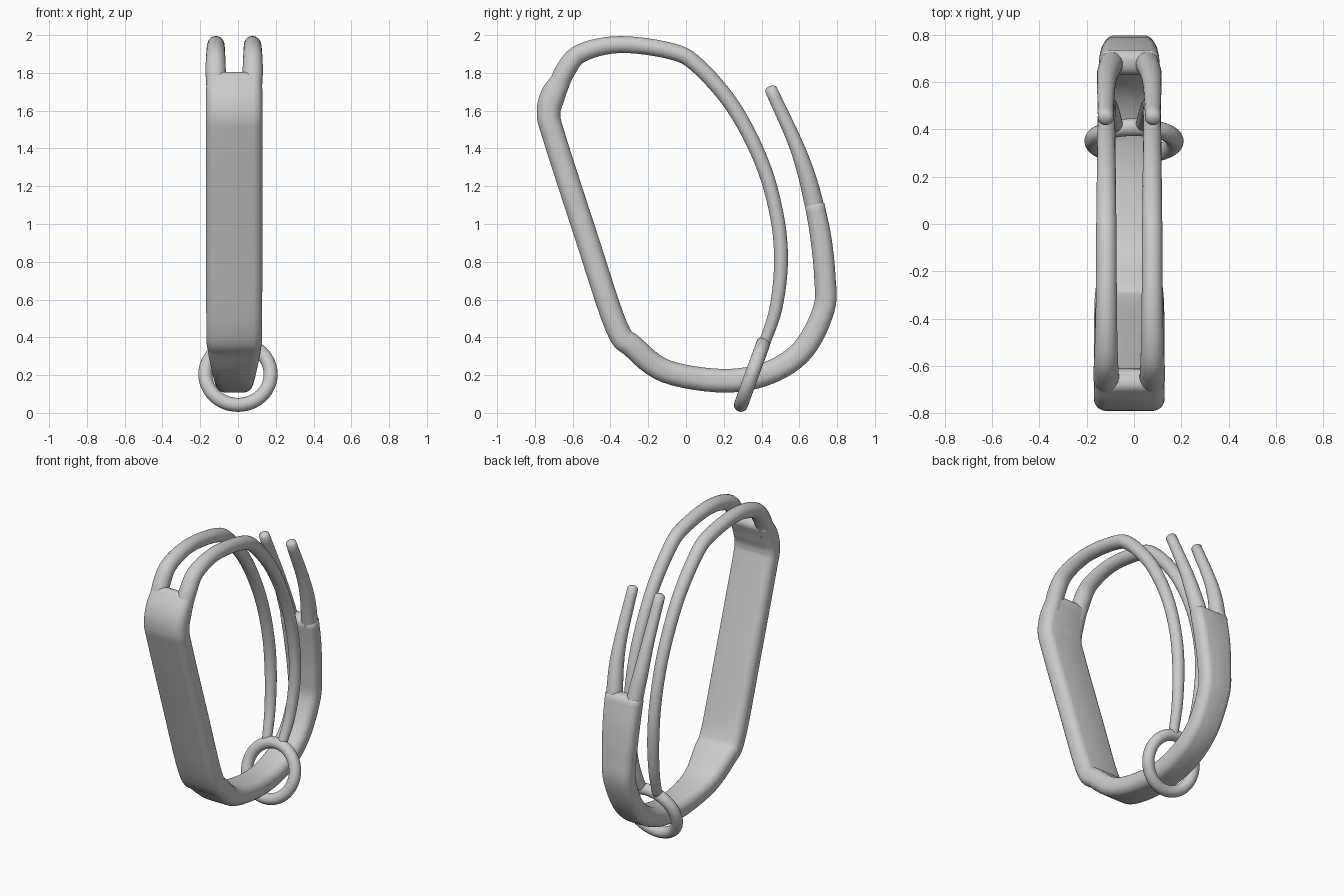
import bpy, bmesh
from math import sin, cos, pi, radians
from mathutils import Vector

if "Cube" in bpy.data.objects:
    bpy.data.objects.remove(bpy.data.objects["Cube"])

CX = -0.02  # the strap sits slightly left of the ring


def smooth_rows(rows, steps):
    """Catmull-Rom interpolation through rows of numbers."""
    rows = [Vector(r) for r in rows]
    pts = [rows[0] * 2 - rows[1]] + rows + [rows[-1] * 2 - rows[-2]]
    out = []
    for i in range(1, len(pts) - 2):
        a, b, c, d = pts[i - 1:i + 3]
        for k in range(steps):
            t = k / steps
            out.append(0.5 * (2 * b + (c - a) * t + (2 * a - 5 * b + 4 * c - d) * t * t
                              + (3 * b - a - 3 * c + d) * t ** 3))
    return out + [rows[-1]]


def section(w, t, rounding, n=24):
    """Rounded rectangle with half width w and half thickness t."""
    r = min(w, t) * rounding
    pts = []
    for k in range(n):
        a = 2 * pi * (k + 0.5) / n
        c, s = cos(a), sin(a)
        pts.append(((w - r) * (1 if c > 0 else -1) + r * c,
                    (t - r) * (1 if s > 0 else -1) + r * s))
    return pts


def sweep(name, rows, rounding=1.0, steps=6):
    """Loft a section along rows of (x, y, z, half width, half thickness)."""
    rows = smooth_rows(rows, steps)
    centres = [Vector(r[:3]) for r in rows]
    bm = bmesh.new()
    rings = []

    def ring(p, tan, w, t):
        tan = tan.normalized()
        normal = tan.cross(Vector((1, 0, 0))).normalized()
        side = normal.cross(tan)
        rings.append([bm.verts.new(p + side * u + normal * v)
                      for u, v in section(w, t, rounding)])

    last = len(rows) - 1
    for i, r in enumerate(rows):
        tan = centres[min(i + 1, last)] - centres[max(i - 1, 0)]
        w, t = r[3], r[4]
        # rounded end caps
        cap = [(0.35, 0.85), (0.15, 0.5)]
        if i == 0:
            for inset, out in reversed([(0.3, 0.3), (0.65, 0.45)]):
                ring(centres[i] - tan.normalized() * t * out, tan, w - t * inset, t * (1 - inset))
        ring(centres[i], tan, w, t)
        if i == last:
            for inset, out in [(0.3, 0.3), (0.65, 0.45)]:
                ring(centres[i] + tan.normalized() * t * out, tan, w - t * inset, t * (1 - inset))
    for a, b in zip(rings, rings[1:]):
        for k in range(len(a)):
            j = (k + 1) % len(a)
            bm.faces.new((a[k], a[j], b[j], b[k]))
    bm.faces.new(rings[0])
    bm.faces.new(rings[-1])
    bmesh.ops.recalc_face_normals(bm, faces=bm.faces)
    me = bpy.data.meshes.new(name)
    bm.to_mesh(me)
    bm.free()
    ob = bpy.data.objects.new(name, me)
    bpy.context.collection.objects.link(ob)
    shade(ob)


def shade(ob):
    bpy.ops.object.select_all(action='DESELECT')
    ob.select_set(True)
    bpy.context.view_layer.objects.active = ob
    bpy.ops.object.shade_smooth_by_angle(angle=radians(50))


# wide strap: y, z, half width, half thickness
strap = [(-.655, 1.775, .145, .05), (-.705, 1.68, .15, .066), (-.727, 1.58, .15, .063),
         (-.695, 1.45, .149, .061), (-.53, .94, .149, .061), (-.37, .46, .148, .061),
         (-.28, .35, .142, .062), (-.105, .22, .115, .062), (.2, .17, .10, .063),
         (.44, .213, .10, .062), (.62, .335, .10, .061), (.73, .55, .105, .058),
         (.735, .72, .112, .057), (.715, .92, .122, .056), (.682, 1.1, .128, .052)]
sweep("strap", [(CX,) + r for r in strap], rounding=0.85)

# paired cords over the top and paired prongs at the back: x offset, y, z, radius
cord = [(.094, -.685, 1.70, .052), (.098, -.64, 1.81, .054), (.098, -.555, 1.905, .05),
        (.097, -.35, 1.95, .045), (.097, -.08, 1.915, .044), (.097, .06, 1.84, .042),
        (.097, .25, 1.62, .040), (.097, .40, 1.33, .038), (.095, .48, 1.05, .037),
        (.09, .503, .8, .037), (.075, .475, .55, .034), (.055, .412, .36, .03)]
prong = [(.07, .70, 1.0, .05), (.078, .672, 1.13, .05), (.092, .632, 1.28, .045),
         (.098, .57, 1.45, .038), (.1, .448, 1.715, .033)]
for side, label in ((-1, "left"), (1, "right")):
    for name, path in (("cord", cord), ("prong", prong)):
        sweep(f"{label}_{name}", [(CX + side * x, y, z, r, r) for x, y, z, r in path])

# tilted ring around the bottom of the strap
bpy.ops.mesh.primitive_torus_add(major_radius=0.173, minor_radius=0.037, major_segments=48,
                                 minor_segments=20, location=(0, .35, .205),
                                 rotation=(radians(-110), 0, 0))
bpy.context.object.name = "ring"
shade(bpy.context.object)
